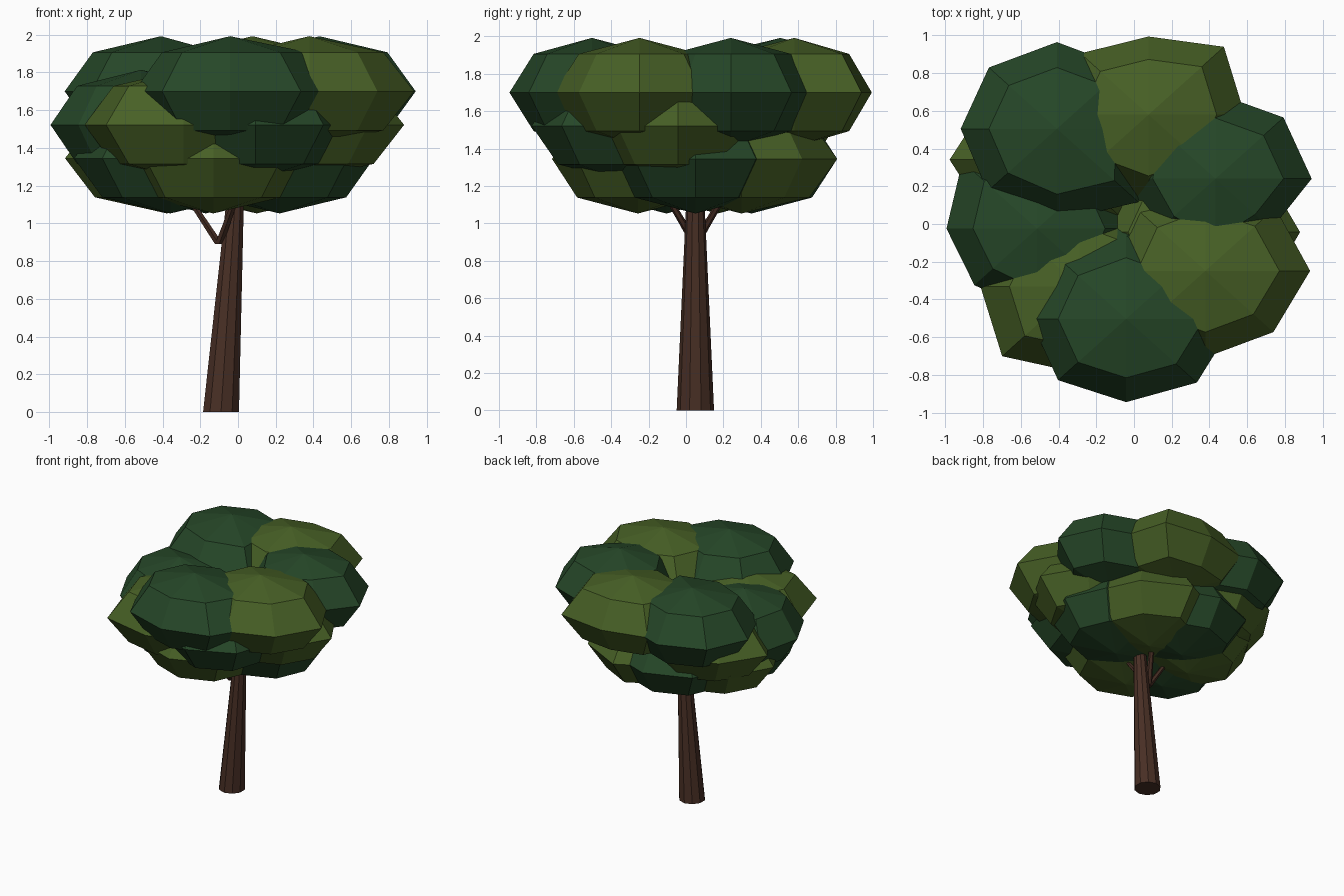
import bpy, bmesh, math
from mathutils import Vector

if "Cube" in bpy.data.objects:
    bpy.data.objects.remove(bpy.data.objects["Cube"])


def material(name, rgb):
    m = bpy.data.materials.new(name)
    m.diffuse_color = (*rgb, 1)
    m.use_nodes = True
    m.node_tree.nodes["Principled BSDF"].inputs["Base Color"].default_value = m.diffuse_color
    return m


BARK = material("brown bark", (0.065, 0.028, 0.018))
DARK = material("dark green leaves", (0.019, 0.063, 0.021))
OLIVE = material("olive green leaves", (0.064, 0.118, 0.019))

CX, CY = -0.09, 0.05          # tree axis


def add_object(name, bm, mat):
    bmesh.ops.recalc_face_normals(bm, faces=bm.faces)
    me = bpy.data.meshes.new(name)
    bm.to_mesh(me)
    bm.free()
    me.materials.append(mat)
    ob = bpy.data.objects.new(name, me)
    bpy.context.collection.objects.link(ob)
    return ob


def limb(name, start, end, r0, r1, sides):
    """Tapered limb with horizontal end caps."""
    bm = bmesh.new()
    bmesh.ops.create_cone(bm, cap_ends=True, segments=sides,
                          radius1=r0, radius2=r1, depth=1)
    a, b = Vector(start), Vector(end)
    for v in bm.verts:
        c = a if v.co.z < 0 else b
        v.co = Vector((v.co.x + c.x, v.co.y + c.y, c.z))
    return add_object(name, bm, BARK)


# Leaning trunk and three thin branches
limb("trunk", (CX, CY, 0), (-0.01, CY, 1.2), 0.10, 0.045, 10)
for k in range(3):
    a = math.radians(60 + 120 * k)
    limb(f"branch_{k + 1}", (CX - 0.01, CY, 0.89),
         (CX + 0.28 * math.cos(a), CY + 0.28 * math.sin(a), 1.30), 0.025, 0.015, 6)

# Leaf clumps on a golden-angle spiral, cycling through three tiers
TIERS = [(0.31, 1.345), (0.43, 1.522), (0.555, 1.70)]
R, RZ, SQUASH = 0.51, 0.292, 0.9
# Uneven outline radii: clump -> {direction in 45 degree steps: radius}
OUTLINE = {
    0: {0: .50}, 1: {4: .57}, 2: {0: .585, 7: .53, 6: .49},
    3: {2: .57}, 4: {4: .48, 5: .47, 3: .56}, 5: {0: .555, 1: .525},
    7: {5: .58, 4: .525}, 8: {2: .505, 3: .57, 4: .47, 5: .44, 6: .505, 7: .42},
    9: {4: .54}, 10: {6: .54, 0: .47}, 11: {2: .46, 1: .565}, 13: {0: .55},
    14: {0: .44, 4: .51, 5: .52, 6: .545, 7: .61},
}
for i in range(16):
    dist, z = TIERS[i % 3]
    a = math.radians(137.5 * i)
    x, y = CX + dist * math.cos(a), CY + dist * math.sin(a)
    bm = bmesh.new()
    bmesh.ops.create_uvsphere(bm, u_segments=8, v_segments=4, radius=1)
    for v in bm.verts:
        col = round(math.atan2(v.co.y, v.co.x) / (math.pi / 4)) % 8
        r = OUTLINE.get(i, {}).get(col, R)
        v.co = (x + v.co.x * r, y + v.co.y * r * SQUASH, z + v.co.z * RZ)
    add_object(f"leaf_clump_{i + 1}", bm, OLIVE if i % 2 else DARK)
